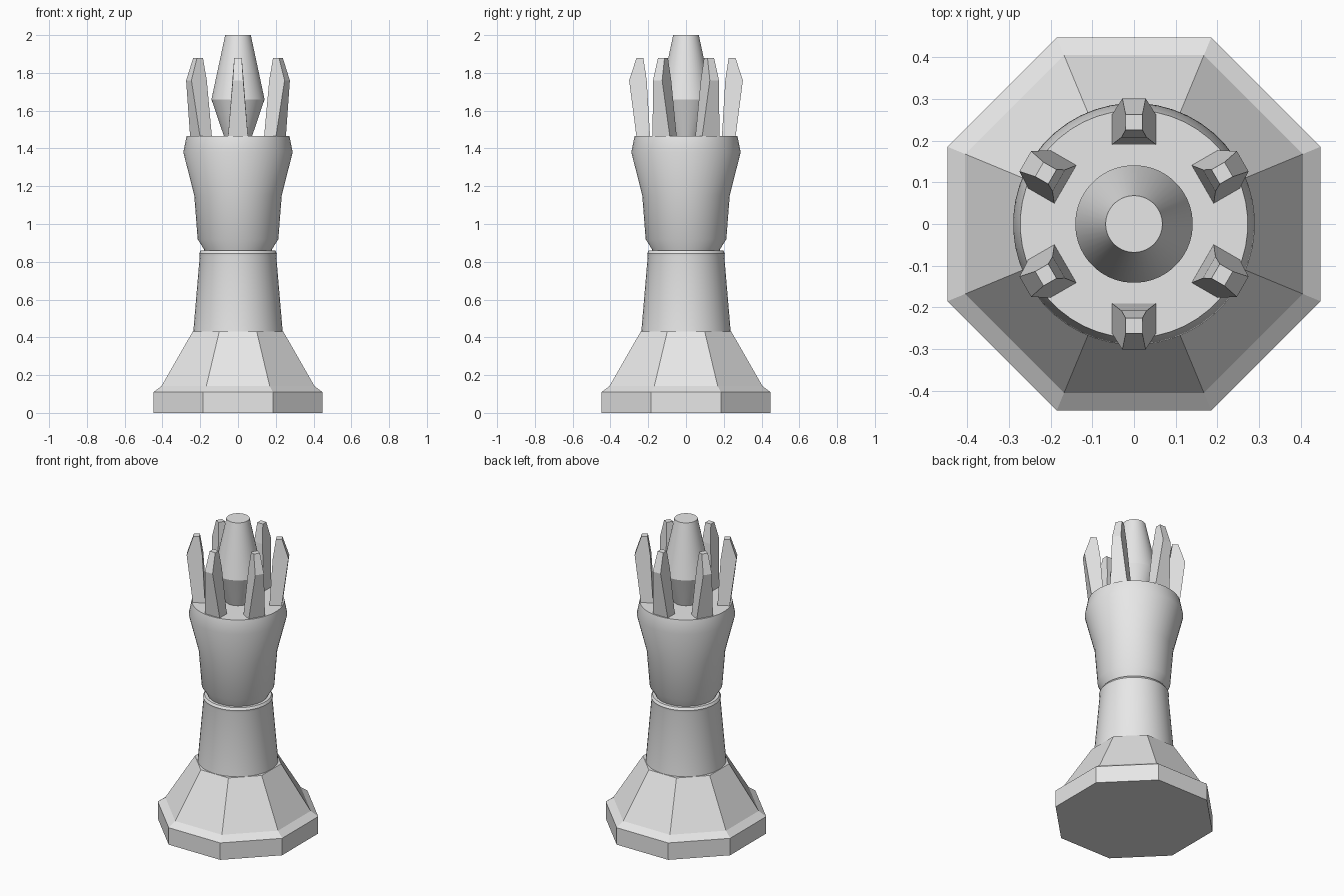
import bpy, bmesh, math
from mathutils import Matrix

old = bpy.data.objects.get("Cube")
if old:
    bpy.data.objects.remove(old, do_unlink=True)

grey = bpy.data.materials.new("plain grey")
grey.use_nodes = True
colour = (0.8, 0.8, 0.8, 1)
grey.diffuse_color = colour
grey.node_tree.nodes["Principled BSDF"].inputs["Base Color"].default_value = colour


def finish(bm, name, smooth):
    bmesh.ops.recalc_face_normals(bm, faces=bm.faces)
    mesh = bpy.data.meshes.new(name)
    bm.to_mesh(mesh)
    bm.free()
    mesh.materials.append(grey)
    obj = bpy.data.objects.new(name, mesh)
    bpy.context.collection.objects.link(obj)
    if smooth:
        bpy.ops.object.select_all(action="DESELECT")
        obj.select_set(True)
        bpy.context.view_layer.objects.active = obj
        bpy.ops.object.shade_smooth_by_angle(angle=math.radians(30))
    return obj


def loft(bm, rings):
    """Bridge successive point rings and cap both ends."""
    loops = [[bm.verts.new(p) for p in ring] for ring in rings]
    for low, high in zip(loops, loops[1:]):
        for i in range(len(low)):
            j = (i + 1) % len(low)
            bm.faces.new((low[i], low[j], high[j], high[i]))
    bm.faces.new(loops[0][::-1])
    bm.faces.new(loops[-1])


def turned(name, profile, sides, smooth=True):
    """Lathe a (radius, height) profile; flat-sided parts give the apothem."""
    scale = 1 if smooth else 1 / math.cos(math.pi / sides)
    rings = []
    for r, z in profile:
        angles = [(i + 0.5) * math.tau / sides for i in range(sides)]
        rings.append([(r * scale * math.cos(a), r * scale * math.sin(a), z) for a in angles])
    bm = bmesh.new()
    loft(bm, rings)
    return finish(bm, name, smooth)


# Eight-sided foot: plinth, chamfer and sloping skirt
turned("octagonal_base", [(0.447, 0), (0.447, 0.11), (0.405, 0.142), (0.24, 0.43)], 8, False)

# Tapered column with a small collar
turned("column", [(0.238, 0.42), (0.203, 0.83), (0.206, 0.845), (0.197, 0.86)], 48)

# Flared cup
turned("cup", [(0.177, 0.85), (0.18, 0.865), (0.214, 0.92), (0.232, 1.15),
               (0.29, 1.38), (0.273, 1.465)], 48)

# Central finial
turned("finial", [(0.073, 1.46), (0.141, 1.66), (0.068, 2.0)], 48)

# Ring of six prongs: (inner radius, outer radius, inner and outer half width, height)
sections = [(0.19, 0.262, 0.053, 0.053, 1.46),
            (0.208, 0.301, 0.03, 0.028, 1.76),
            (0.226, 0.262, 0.02, 0.02, 1.88)]
for k in range(6):
    bm = bmesh.new()
    loft(bm, [[(a, -u, z), (b, -v, z), (b, v, z), (a, u, z)] for a, b, u, v, z in sections])
    turn = Matrix.Rotation(math.radians(30 + 60 * k), 4, "Z")
    bmesh.ops.transform(bm, matrix=turn, verts=bm.verts)
    finish(bm, f"crown_prong_{k + 1}", False)
